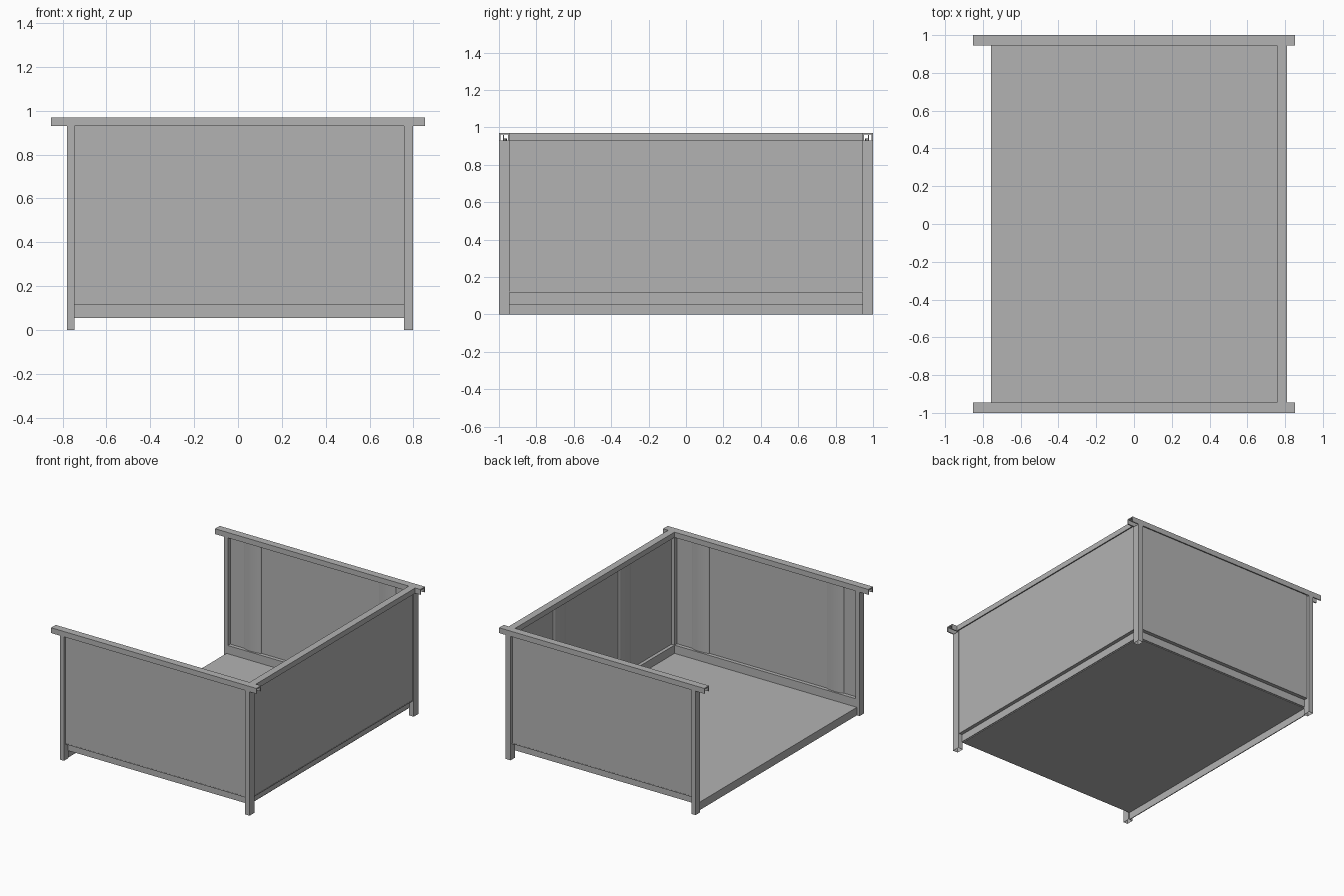
import bpy
import bmesh
import math
from mathutils import Vector

cube = bpy.data.objects.get("Cube")
if cube:
    bpy.data.objects.remove(cube, do_unlink=True)

grey = bpy.data.materials.new("plain grey")
grey.use_nodes = True
colour = (0.45, 0.45, 0.45, 1)
grey.diffuse_color = colour
grey.node_tree.nodes["Principled BSDF"].inputs["Base Color"].default_value = colour

OUT_Y, IN_Y = 1.0, 0.945      # front and back frames
OUT_X, IN_X = 0.81, 0.757     # side frame
FLOOR, LEDGE, RAIL, TOP = 0.06, 0.122, 0.93, 0.97
T = 0.006                     # sheet thickness


def finish(name, bm):
    bmesh.ops.recalc_face_normals(bm, faces=bm.faces)
    mesh = bpy.data.meshes.new(name)
    bm.to_mesh(mesh)
    bm.free()
    mesh.materials.append(grey)
    obj = bpy.data.objects.new(name, mesh)
    bpy.context.collection.objects.link(obj)
    return obj


def box(name, x, y, z):
    bm = bmesh.new()
    bmesh.ops.create_cube(bm, size=1)
    for v in bm.verts:
        v.co = [lo + (c + 0.5) * (hi - lo) for c, (lo, hi) in zip(v.co, (x, y, z))]
    return finish(name, bm)


def prism(name, profile, start, end, place):
    """Extrude a closed 2D profile; place(a, b, t) gives the 3D point."""
    bm = bmesh.new()
    verts = [bm.verts.new(place(a, b, start)) for a, b in profile]
    face = bm.faces.new(verts)
    moved = bmesh.ops.extrude_face_region(bm, geom=[face])["geom"]
    shift = Vector(place(0, 0, end)) - Vector(place(0, 0, start))
    bmesh.ops.translate(bm, vec=shift, verts=[g for g in moved if isinstance(g, bmesh.types.BMVert)])
    return finish(name, bm)


def channel(lo, hi):
    """Downward-open top rail section."""
    w = 0.008
    return [(lo, RAIL), (lo, TOP), (hi, TOP), (hi, RAIL),
            (hi - w, RAIL), (hi - w, TOP - w), (lo + w, TOP - w), (lo + w, RAIL)]


def angle(inner, outer):
    """Bottom angle: upright inner leg with a ledge pointing outward."""
    return [(inner, FLOOR), (inner, LEDGE), (outer, LEDGE),
            (outer, LEDGE - T), (inner + T, LEDGE - T), (inner + T, FLOOR)]


def rib(centre, face, half, depth=0.015, steps=12):
    """Shallow rounded bulge on the inner face of a panel."""
    pts = []
    for i in range(steps + 1):
        a = math.pi * i / steps
        pts.append((centre - half * math.cos(a), face - depth * math.sin(a)))
    return pts


def smooth(obj):
    for o in bpy.context.selected_objects:
        o.select_set(False)
    obj.select_set(True)
    bpy.context.view_layer.objects.active = obj
    bpy.ops.object.shade_smooth_by_angle(angle=math.radians(35))


# Floor and the sill under the open side
box("floor", (-IN_X, IN_X), (-IN_Y, IN_Y), (FLOOR - T, FLOOR))
box("open_side_sill", (-IN_X, -IN_X + T), (-IN_Y, IN_Y), (0, FLOOR))

# Front and back frames
for side, s in (("front", -1), ("back", 1)):
    along_x = lambda a, b, t, s=s: (t, s * a, b)
    prism(side + "_top_rail", channel(IN_Y, OUT_Y), -0.852, 0.852, along_x)
    prism(side + "_bottom_angle", angle(IN_Y, 0.98), -0.745, IN_X, along_x)
    ys = sorted((s * 0.973, s * 0.979))
    box(side + "_panel", (-0.745, IN_X), ys, (LEDGE, TOP - 0.01))
    for c, end in ((-0.56, "right"), (0.56, "left")):
        smooth(prism(f"{side}_{end}_rib", rib(c, 0.973, 0.072), LEDGE, RAIL + 0.01,
                     lambda a, b, t, s=s: (a, s * b, t)))

    # Hollow corner posts
    for end, x0, x1 in (("right", -0.78, -0.745), ("left", IN_X, 0.797)):
        post = box(f"{side}_{end}_post", (x0, x1), sorted((s * IN_Y, s * OUT_Y)), (0, RAIL))
        bm = bmesh.new()
        bm.from_mesh(post.data)
        base = [f for f in bm.faces if f.normal.z < -0.9]
        bmesh.ops.inset_region(bm, faces=base, thickness=0.007)
        bmesh.ops.translate(bm, vec=(0, 0, RAIL - 0.02), verts=base[0].verts)
        bm.to_mesh(post.data)
        bm.free()

# Closed side frame
along_y = lambda a, b, t: (a, t, b)
prism("side_top_rail", channel(IN_X, OUT_X), -IN_Y, IN_Y, along_y)
prism("side_bottom_angle", angle(IN_X, 0.79), -IN_Y, IN_Y, along_y)
box("side_panel", (0.782, 0.788), (-IN_Y, IN_Y), (LEDGE, TOP - 0.01))
for c, end in ((-0.385, "front"), (0.385, "back")):
    smooth(prism(f"side_{end}_rib", rib(c, 0.782, 0.075), LEDGE, RAIL + 0.01,
                 lambda a, b, t: (b, a, t)))
